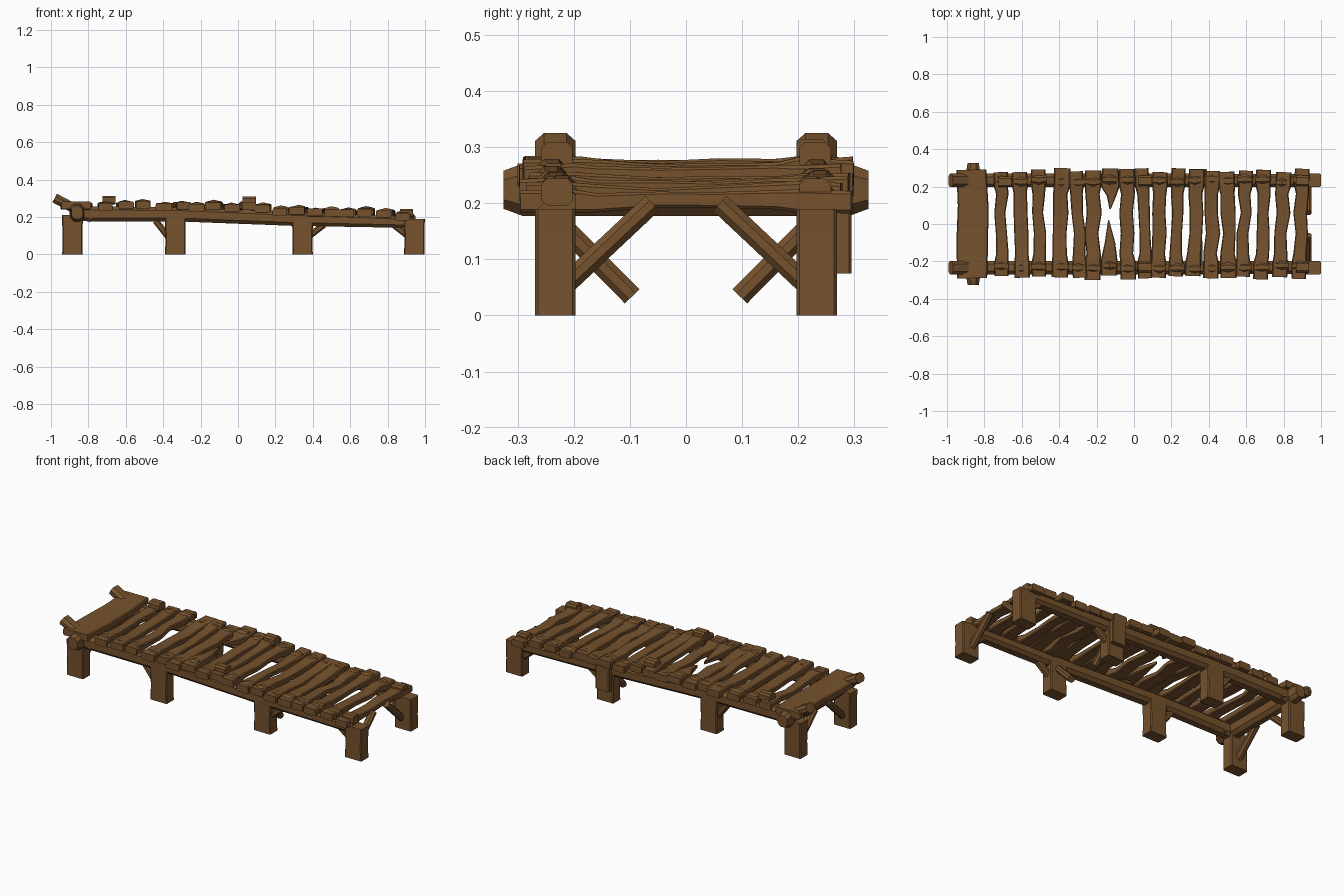
import bpy, random
from mathutils import Vector

if "Cube" in bpy.data.objects:
    bpy.data.objects.remove(bpy.data.objects["Cube"])

random.seed(4)
R = random.uniform

wood = bpy.data.materials.new("brown wood")
wood.diffuse_color = (0.18, 0.085, 0.027, 1)
wood.use_nodes = True
wood.node_tree.nodes["Principled BSDF"].inputs["Base Color"].default_value = wood.diffuse_color


def loft(name, stations, chamfer=0.3):
    """Chamfered-rectangle beam through stations (centre, half width, half height)."""
    d = (Vector(stations[-1][0]) - Vector(stations[0][0])).normalized()
    up = Vector((1, 0, 0)) if abs(d.z) > 0.95 else Vector((0, 0, 1))
    side = d.cross(up).normalized()
    up = side.cross(d)
    verts, faces = [], []
    for c, a, b in stations:
        k = chamfer * min(a, b)
        ring = [(a, b - k), (a - k, b), (k - a, b), (-a, b - k),
                (-a, k - b), (k - a, -b), (a - k, -b), (a, k - b)]
        verts += [Vector(c) + side * u + up * v for u, v in ring]
    n = len(stations)
    for i in range(n - 1):
        for j in range(8):
            p, q = i * 8 + j, i * 8 + (j + 1) % 8
            faces.append((p, p + 8, q + 8, q))
    faces.append(tuple(range(8)))
    faces.append(tuple(reversed(range(n * 8 - 8, n * 8))))
    me = bpy.data.meshes.new(name)
    me.from_pydata(verts, [], faces)
    me.validate()
    ob = bpy.data.objects.new(name, me)
    bpy.context.collection.objects.link(ob)
    me.materials.append(wood)
    bpy.ops.object.select_all(action='DESELECT')
    ob.select_set(True)
    bpy.context.view_layer.objects.active = ob
    bpy.ops.object.mode_set(mode='EDIT')
    bpy.ops.mesh.select_all(action='SELECT')
    bpy.ops.mesh.normals_make_consistent(inside=False)
    bpy.ops.object.mode_set(mode='OBJECT')
    bpy.ops.object.shade_smooth_by_angle(angle=0.6)
    return ob


def deck_top(x):
    """Height of the sagging deck along its length."""
    keys = [(-1, .275), (-.7, .28), (.1, .272), (.3, .248), (.6, .245), (1, .225)]
    for (x0, z0), (x1, z1) in zip(keys, keys[1:]):
        if x <= x1:
            return z0 + (z1 - z0) * (x - x0) / (x1 - x0)
    return .225


for s, tag in ((-1, "front"), (1, "back")):
    y = s * .233
    # Square legs
    for i, (x, top) in enumerate([(-.885, .21), (-.335, .2), (.345, .18), (.943, .19)]):
        loft(f"{tag}_leg_{i}", [((x, y, 0), .036, .055), ((x, y, .08), .036, .053),
                                ((x, y, top), .036, .056)], .15)
    # Long side rail
    loft(f"{tag}_rail", [((-.9, y, .218), .036, .04), ((-.3, y, .214), .036, .038),
                         ((.3, y, .19), .036, .037), ((.93, y, .172), .034, .03)], .5)
    # Tilted log end
    loft(f"{tag}_tilted_log", [((-.98, y, .302), .036, .026),
                               ((-.78, y, .195), .036, .026)], .6)
    # Small corner braces along the rail
    for x0, x1, z1 in ((-.37, -.44, .18), (.37, .46, .16), (.92, .83, .16)):
        loft(f"{tag}_corner_brace", [((x0, y, .09), .02, .017), ((x1, y, z1), .02, .017)], .5)
    # Cross braces rising inward between end legs
    for x in (-.885, .93):
        loft(f"{tag}_cross_brace", [((x, s * .225, .045), .02, .018),
                                    ((x, s * .06, .2), .02, .018)], .6)
    # Loose brace hanging inward from a middle leg
    loft(f"{tag}_loose_brace", [((.345, s * .235, .175), .02, .018),
                                ((.345, s * .096, .034), .02, .018)], .6)

# Hanging board on the back
loft("hanging_board", [((.345, .28, .075), .015, .045), ((.345, .28, .215), .015, .045)], .3)

# Cross log under the first boards
loft("cross_log", [((-.86, -.325, .224), .03, .034), ((-.86, -.29, .224), .036, .047),
                   ((-.86, .29, .224), .036, .047), ((-.86, .325, .224), .03, .034)], .55)

# Wide first board
loft("wide_board", [((-.865, -.29, .262), .08, .02), ((-.865, -.1, .258), .085, .018),
                    ((-.86, .1, .26), .082, .018), ((-.87, .29, .262), .08, .02)])

# Deck planks, thick at the ends and worn in the middle
centres = [-.71, -.605, -.51, -.39, -.30, -.22, -.13, -.035, .05, .135,
           .23, .325, .415, .50, .59, .685, .79, .89]
for i, x in enumerate(centres):
    z = deck_top(x) - .022 + R(-.006, .008)
    w, lean = R(.037, .044), R(-.012, .012)
    ends = (-R(.275, .3), R(.275, .3))

    def station(y, width, half):
        bend = 0 if abs(y) > .18 else R(-.009, .009)
        return ((x + lean * y / .29 + bend, y, z + R(-.004, .004)), width, half)
    if x == -.13:
        # Snapped plank: two splintered halves
        loft("snapped_plank_front", [station(ends[0], w, .02), station(-.19, w, .02),
             station(-.1, .028, .016), station(.02, .003, .008)])
        loft("snapped_plank_back", [station(.08, .004, .008), station(.15, .025, .016),
             station(.2, .05, .02), station(ends[1], w, .02)])
    else:
        loft(f"plank_{i}", [station(ends[0], w, .02), station(-.2, w, .021),
             station(-.16, w * .88, .017), station(-.05, w * R(.75, .95), .014),
             station(.06, w * R(.75, .95), .014), station(.16, w * .88, .017),
             station(.2, w, .021), station(ends[1], w, .02)])
    # Knobbly lashings over the rails
    for s in (-1, 1):
        y, h = s * R(.222, .24), R(.028, .034)
        k = R(.028, .042)
        loft(f"lashing_{i}", [((x - k, y, z - .002), .024, h * .75),
                              ((x, y + R(-.005, .005), z), .031, h),
                              ((x + k, y, z - .002), .026, h * .8)], .6)

# Raised blocks standing proud of the deck
for x, y, z in ((.06, -.23, .285), (.06, .23, .285), (-.69, .225, .29), (.9, -.23, .22), (.9, .23, .22)):
    loft("raised_block", [((x - .035, y, z), .028, .024), ((x + .035, y, z), .028, .024)], .4)
